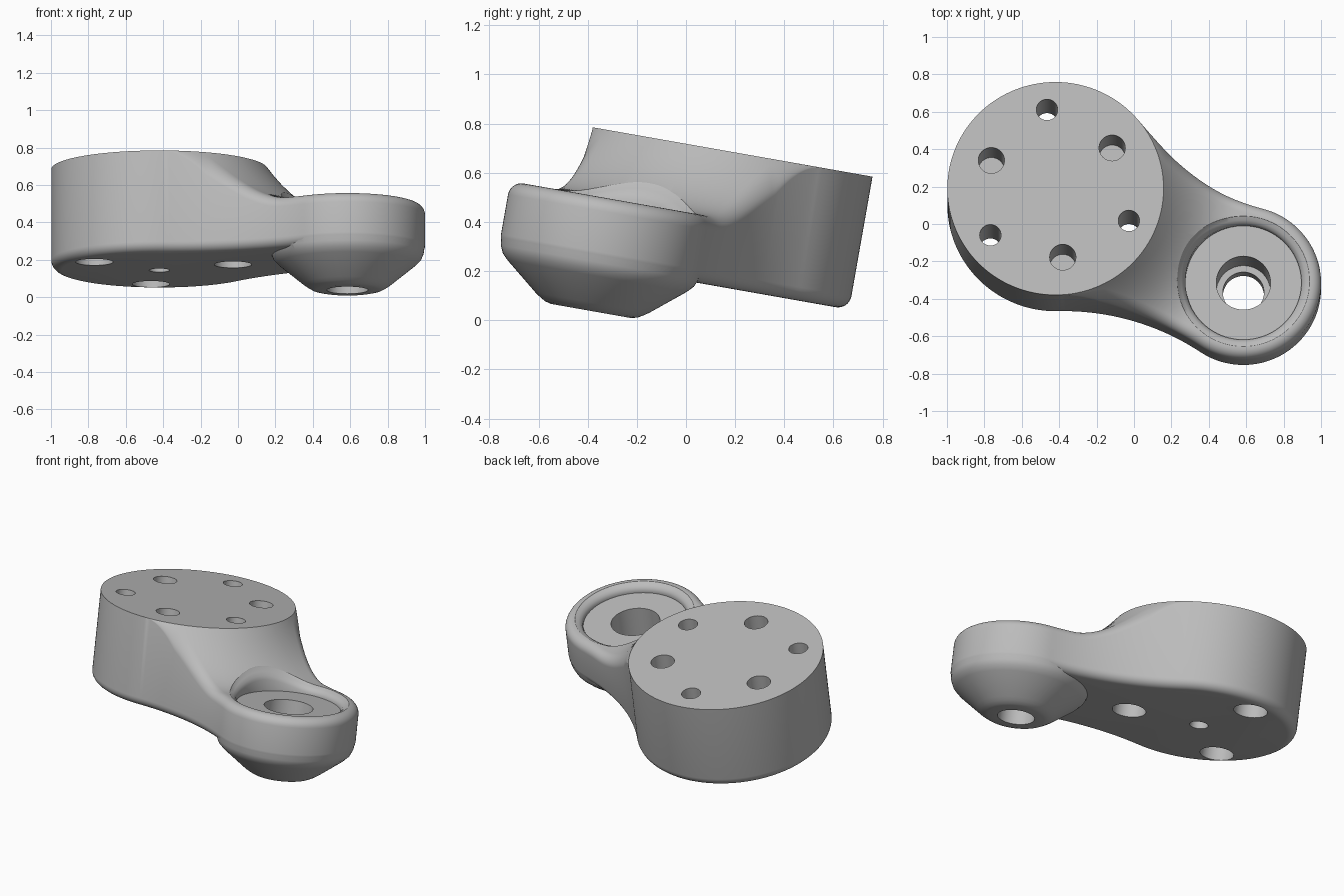
import bpy, bmesh
from math import sin, cos, pi, radians, sqrt, atan2
from mathutils import Vector, Matrix

cube = bpy.data.objects.get("Cube")
if cube:
    bpy.data.objects.remove(cube, do_unlink=True)

# Main dimensions, in the bracket's own untilted frame
HUB, EYE = Vector((-0.42, 0.068)), Vector((0.585, -0.387))
HUB_R, EYE_R, WAIST_R = 0.578, 0.415, 1.32
HUB_TOP, ARM_TOP, BASE = 0.707, 0.433, 0.158
RAMP, ROUND = 0.4, 0.055


def polar(centre, r, a):
    return centre + Vector((cos(a), sin(a))) * r


def ramp_height(p):
    """Arm top: a concave slope falling away from the hub."""
    d = min(max((p - HUB).length - HUB_R, 0), RAMP)
    return ARM_TOP + (HUB_TOP - ARM_TOP) * (1 - d / RAMP) ** 2


def make_object(name, bm):
    bmesh.ops.remove_doubles(bm, verts=bm.verts, dist=0.0003)
    bmesh.ops.recalc_face_normals(bm, faces=bm.faces)
    mesh = bpy.data.meshes.new(name)
    bm.to_mesh(mesh)
    bm.free()
    ob = bpy.data.objects.new(name, mesh)
    bpy.context.collection.objects.link(ob)
    return ob


def skin(name, columns):
    """Close a loop of vertical columns into a solid with flat caps."""
    bm = bmesh.new()
    cols = [[bm.verts.new(p) for p in col] for col in columns]
    for a, b in zip(cols, cols[1:] + cols[:1]):
        for i in range(len(a) - 1):
            bm.faces.new((a[i], a[i + 1], b[i + 1], b[i]))
    bm.faces.new([c[0] for c in cols])
    bm.faces.new([c[-1] for c in cols])
    return make_object(name, bm)


def lathe(name, centre, profile, lift=False, steps=96):
    """Solid of revolution; lifted rims follow the arm surface."""
    columns = []
    for k in range(steps):
        col = []
        for r, z in profile:
            p = polar(centre, r, 2 * pi * k / steps)
            if lift and 0.39 < z < 0.6:
                z += ramp_height(p) - ARM_TOP
            col.append((p.x, p.y, z))
        columns.append(col)
    return skin(name, columns)


# Outline: hub arc, concave waist, eye arc, mirrored concave waist
axis = EYE - HUB
tilt, span = atan2(axis.y, axis.x), axis.length
s, t = HUB_R + WAIST_R, EYE_R + WAIST_R
hub_a = pi / 2 - atan2((s * s + span * span - t * t) / (2 * s * span),
                       sqrt(1 - ((s * s + span * span - t * t) / (2 * s * span)) ** 2))
waist = [polar(HUB, s, tilt + sign * hub_a) for sign in (1, -1)]
to_eye = waist[0] - EYE
eye_a = atan2(to_eye.y, to_eye.x) - tilt


def arc(centre, r, a0, a1, n, sign=1):
    for i in range(n):
        a = a0 + (a1 - a0) * i / n
        n_out = Vector((cos(a), sin(a))) * sign
        yield polar(centre, r, a), n_out


outline = [
    *arc(HUB, HUB_R, tilt + hub_a, tilt + 2 * pi - hub_a, 90),
    *arc(waist[1], WAIST_R, tilt - hub_a + pi, tilt - eye_a + pi, 40, -1),
    *arc(EYE, EYE_R, tilt - eye_a, tilt + eye_a, 70),
    *arc(waist[0], WAIST_R, tilt + eye_a + pi, tilt + hub_a + pi, 40, -1),
]

# Body: hub, ramp, rounded top edge, wall and rounded bottom edge
columns = []
for p, n in outline:
    e = min(ROUND, max(0, ((p - HUB).length - HUB_R) * 0.8))
    inner = p - n * e
    start = HUB + (inner - HUB).normalized() * HUB_R
    col = []
    for i in range(18):
        q = start.lerp(inner, i / 17)
        col.append((q.x, q.y, ramp_height(q)))
    for i in range(1, 8):
        a = pi / 2 * i / 7
        q = inner + n * e * sin(a)
        col.append((q.x, q.y, ramp_height(q) - e * (1 - cos(a))))
    for i in range(8):
        a = pi / 2 * i / 7
        q = p - n * ROUND * (1 - cos(a))
        col.append((q.x, q.y, BASE + ROUND * (1 - sin(a))))
    columns.append(col)
body = skin("bracket_body", columns)

# Tapered boss below the eye
boss = lathe("eye_boss", EYE, [
    (0.165, -0.03), (0.19, -0.024), (0.213, -0.011), (0.235, 0.004),
    (0.37, 0.114), (0.395, 0.14), (0.408, 0.17), (0.412, 0.21), (0.4, 0.25)])

# Cutters: stepped eye bore with a rounded recess rim
cutters = [lathe("eye_bore", EYE, [
    (0.365, 0.9), (0.365, 0.45), (0.352, 0.431), (0.333, 0.422), (0.318, 0.41),
    (0.31, 0.392), (0.31, 0.38), (0.145, 0.38), (0.145, 0.09), (0.11, 0.09),
    (0.11, -0.1)], lift=True)]

# Hub holes: three blind sockets, three counterbored through holes, centre hole
for k in range(3):
    turn = radians(36 + 120 * k)
    cutters.append(lathe("blind_socket", polar(HUB, 0.375, turn),
                         [(0.07, 0.9), (0.07, 0.4)], steps=40))
    cutters.append(lathe("bolt_hole", polar(HUB, 0.43, turn + pi / 3),
                         [(0.057, 0.9), (0.057, 0.28), (0.1, 0.28), (0.1, 0)], steps=40))
cutters.append(lathe("centre_hole", HUB, [(0.055, 0.4), (0.055, 0)], steps=40))

# Combine
bpy.context.view_layer.objects.active = body
body.select_set(True)
for tool in [boss] + cutters:
    mod = body.modifiers.new(tool.name, "BOOLEAN")
    mod.operation = "UNION" if tool is boss else "DIFFERENCE"
    mod.solver = "EXACT"
    mod.object = tool
    tool.hide_render = True
    bpy.ops.object.modifier_apply(modifier=mod.name)
    bpy.data.objects.remove(tool, do_unlink=True)

# Tilt, colour and shade
body.data.transform(Matrix.Rotation(radians(-10), 4, "X"))
grey = bpy.data.materials.new("plain_grey")
grey.use_nodes = True
colour = (0.5, 0.5, 0.5, 1)
grey.diffuse_color = colour
grey.node_tree.nodes["Principled BSDF"].inputs["Base Color"].default_value = colour
body.data.materials.clear()
body.data.materials.append(grey)
bpy.ops.object.shade_smooth_by_angle(angle=radians(28))
